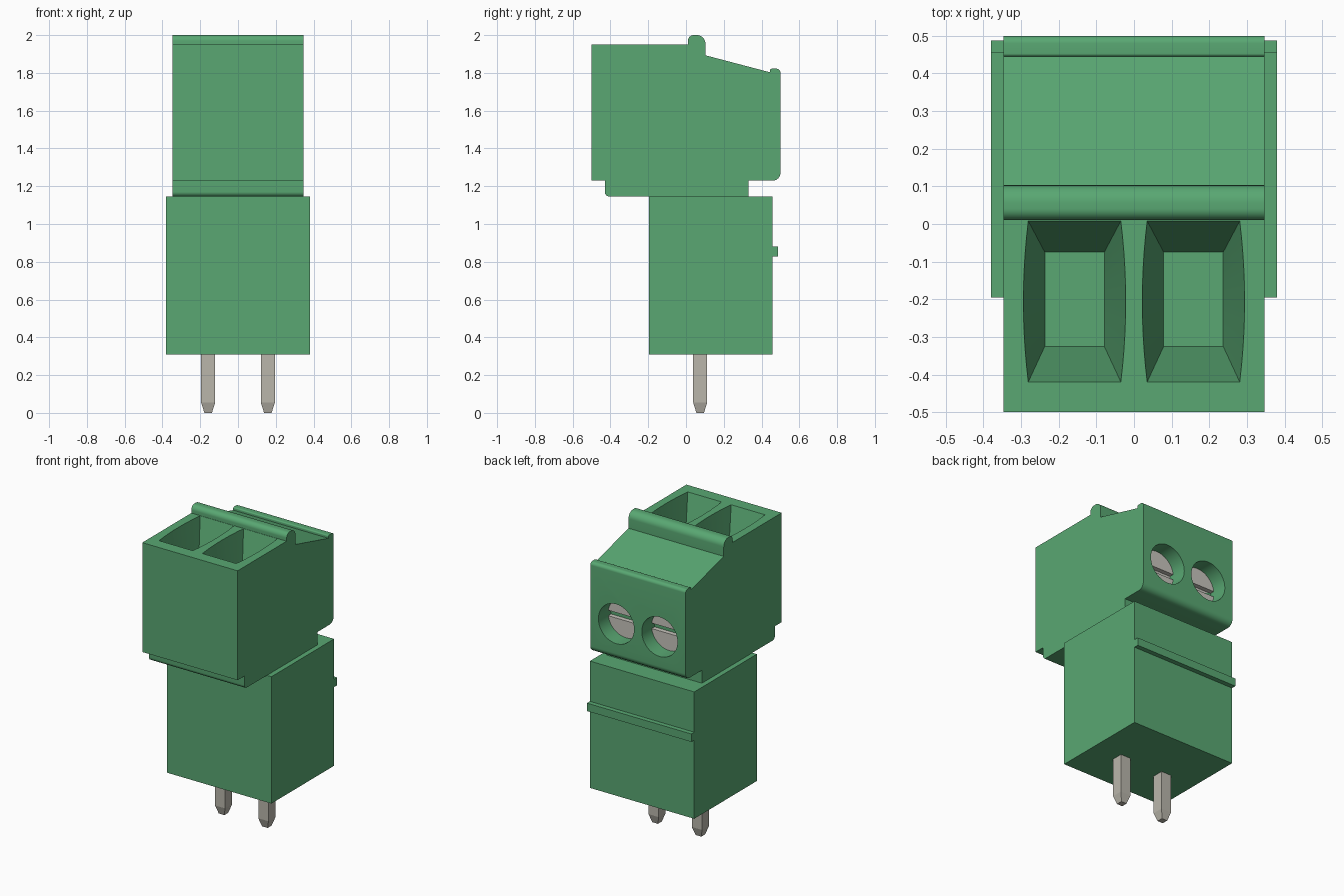
import bpy, bmesh, math
from mathutils import Vector, Matrix

if "Cube" in bpy.data.objects:
    bpy.data.objects.remove(bpy.data.objects["Cube"], do_unlink=True)


def material(name, rgb):
    m = bpy.data.materials.new(name)
    m.use_nodes = True
    m.diffuse_color = (*rgb, 1)
    m.node_tree.nodes["Principled BSDF"].inputs["Base Color"].default_value = (*rgb, 1)
    return m


GREEN = material("connector green", (0.10, 0.39, 0.17))
PIN = material("tinned pin", (0.49, 0.47, 0.41))
SCREW = material("screw steel", (0.58, 0.56, 0.51))


def finish(name, bm, mat):
    bmesh.ops.recalc_face_normals(bm, faces=bm.faces)
    mesh = bpy.data.meshes.new(name)
    bm.to_mesh(mesh)
    bm.free()
    mesh.materials.append(mat)
    ob = bpy.data.objects.new(name, mesh)
    bpy.context.collection.objects.link(ob)
    return ob


def loft(name, loops, mat):
    """Skin a stack of equal-length loops and cap both ends."""
    bm = bmesh.new()
    rings = [[bm.verts.new(p) for p in loop] for loop in loops]
    n = len(rings[0])
    for a, b in zip(rings, rings[1:]):
        for i in range(n):
            j = (i + 1) % n
            bm.faces.new((a[i], a[j], b[j], b[i]))
    bm.faces.new(rings[0])
    bm.faces.new(rings[-1])
    return finish(name, bm, mat)


def box(name, lo, hi, mat):
    def ring(z):
        return [(lo[0], lo[1], z), (hi[0], lo[1], z), (hi[0], hi[1], z), (lo[0], hi[1], z)]
    return loft(name, [ring(lo[2]), ring(hi[2])], mat)


def cylinder_y(name, x, z, r, y0, y1, mat):
    bm = bmesh.new()
    turn = Matrix.Translation((x, (y0 + y1) / 2, z)) @ Matrix.Rotation(math.pi / 2, 4, "X")
    bmesh.ops.create_cone(bm, cap_ends=True, segments=48, radius1=r, radius2=r,
                          depth=y1 - y0, matrix=turn)
    return finish(name, bm, mat)


def rounded(points, steps=6):
    """Turn (y, z, radius) corners into an outline with filleted corners."""
    out = []
    for i, (y, z, r) in enumerate(points):
        c = Vector((y, z))
        if not r:
            out.append(c)
            continue
        a = (Vector(points[i - 1][:2]) - c).normalized()
        b = (Vector(points[(i + 1) % len(points)][:2]) - c).normalized()
        half = a.angle(b) / 2
        centre = c + (a + b).normalized() * (r / math.sin(half))
        start = c + a * (r / math.tan(half)) - centre
        end = c + b * (r / math.tan(half)) - centre
        for k in range(steps + 1):
            t = k / steps
            out.append(centre + start.lerp(end, t).normalized() * r)
    return out


def cut(ob, cutter):
    mod = ob.modifiers.new("cut", "BOOLEAN")
    mod.operation = "DIFFERENCE"
    mod.solver = "EXACT"
    mod.object = cutter
    bpy.context.view_layer.objects.active = ob
    bpy.ops.object.modifier_apply(modifier=mod.name)
    bpy.data.objects.remove(cutter, do_unlink=True)


def smooth(ob):
    bpy.ops.object.select_all(action="DESELECT")
    ob.select_set(True)
    bpy.context.view_layer.objects.active = ob
    bpy.ops.object.shade_smooth_by_angle(angle=math.radians(30))


# Plug body: side profile with ridge, sloping back and foot
profile = rounded([
    (-0.5, 1.95, 0), (0.01, 1.95, 0), (0.01, 2.0, 0.03), (0.103, 2.0, 0.045),
    (0.103, 1.893, 0), (0.445, 1.803, 0), (0.445, 1.822, 0.008), (0.5, 1.822, 0.02),
    (0.5, 1.23, 0.04), (0.33, 1.23, 0), (0.33, 1.145, 0), (-0.43, 1.145, 0.025),
    (-0.43, 1.23, 0), (-0.5, 1.23, 0)])
W = 0.347
plug = loft("plug_body", [[(x, p.x, p.y) for p in profile] for x in (-W, W)], GREEN)


# Wire entry funnel with bulged side edges at the mouth
def funnel_ring(cx, half, bulge, y0, y1, z, n=10):
    right = []
    for i in range(n + 1):
        t = i / n
        right.append((half + bulge * 4 * t * (1 - t), y0 + (y1 - y0) * t))
    left = [(-x, y) for x, y in reversed(right)]
    return [(cx + x, y, z) for x, y in right + left]


for cx in (-0.158, 0.158):
    rings = [funnel_ring(cx, 0.079, 0, -0.325, -0.075, 1.6),
             funnel_ring(cx, 0.123, 0.013, -0.42, 0.008, 1.95),
             funnel_ring(cx, 0.123, 0.013, -0.42, 0.008, 1.98)]
    cut(plug, loft("funnel_cutter", rings, GREEN))
    cut(plug, cylinder_y("hole_cutter", cx, 1.465, 0.13, 0.37, 0.55, GREEN))
smooth(plug)

# Slotted clamp screws, recessed in the back
for side, cx in (("right", -0.158), ("left", 0.158)):
    screw = cylinder_y(side + "_screw", cx, 1.465, 0.129, 0.34, 0.40, SCREW)
    cut(screw, box("slot_cutter", (cx - 0.2, 0.37, 1.447), (cx + 0.2, 0.45, 1.483), SCREW))
    smooth(screw)

# Header socket and its back rib
box("header_body", (-0.38, -0.195, 0.31), (0.38, 0.457, 1.145), GREEN)
box("header_rib", (-0.38, 0.45, 0.828), (0.38, 0.488, 0.88), GREEN)

# Square pins with tapered tips
for side, cx in (("right", -0.158), ("left", 0.158)):
    rings = [[(cx + sx * h, 0.075 + sy * h, z)
              for sx, sy in ((-1, -1), (1, -1), (1, 1), (-1, 1))]
             for h, z in ((0.02, 0), (0.037, 0.055), (0.037, 0.33))]
    loft(side + "_pin", rings, PIN)
